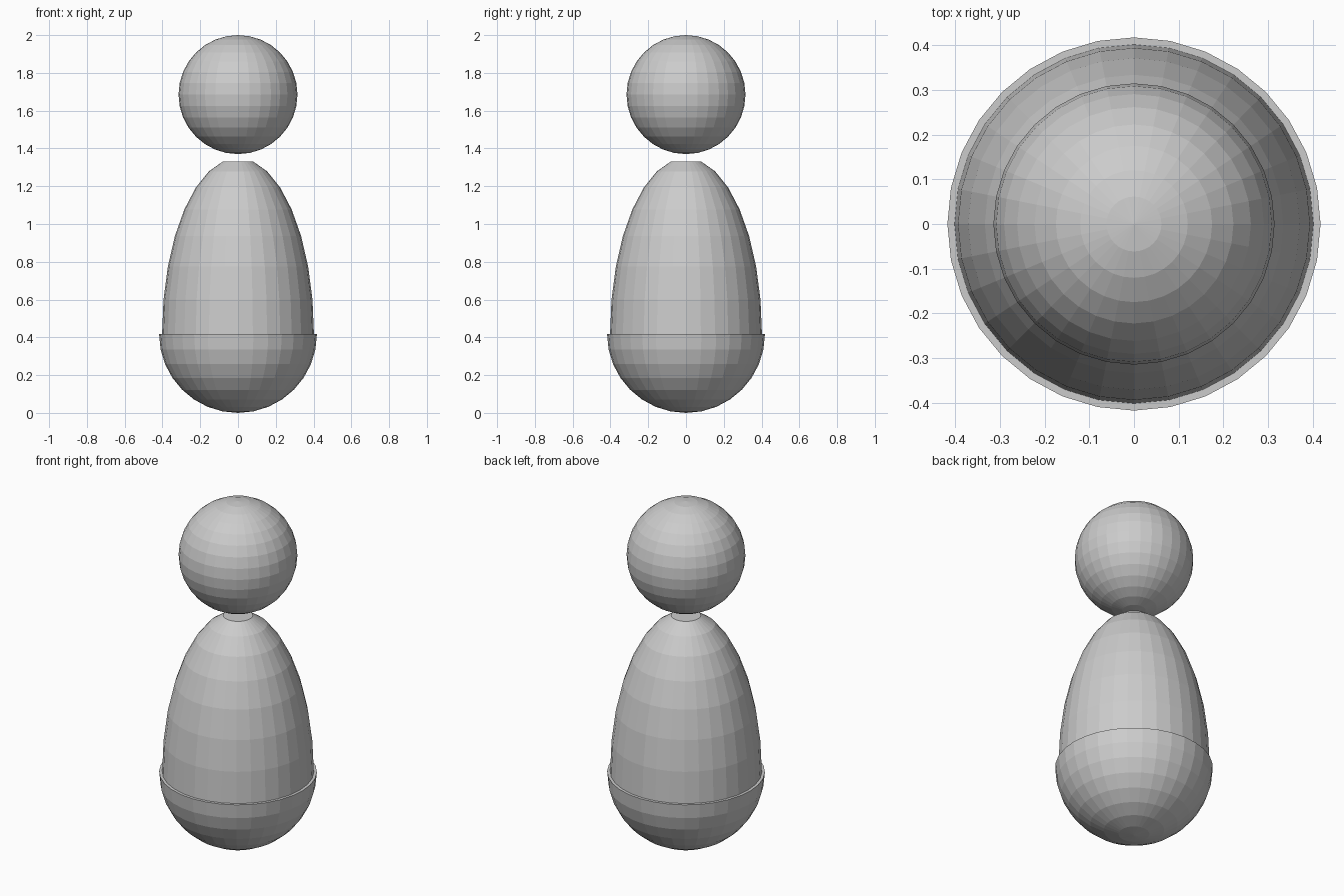
import bpy
import bmesh
from mathutils import Matrix

default = bpy.data.objects.get("Cube")
if default:
    bpy.data.objects.remove(default, do_unlink=True)

# One plain colour
COLOUR = (0.6, 0.6, 0.6, 1.0)
grey = bpy.data.materials.new("plain grey")
grey.use_nodes = True
grey.diffuse_color = COLOUR
grey.node_tree.nodes["Principled BSDF"].inputs["Base Color"].default_value = COLOUR


def ball(name, radius, height, z, keep=0, flat_tip=False):
    """Faceted ball; keep = 1 or -1 leaves only the upper or lower half, capped."""
    bm = bmesh.new()
    bmesh.ops.create_uvsphere(bm, u_segments=32, v_segments=16, radius=1)
    if flat_tip:
        heights = sorted({round(v.co.z, 4) for v in bm.verts})
        for v in bm.verts:
            v.co.z = min(v.co.z, heights[-2])
    if keep:
        bmesh.ops.delete(bm, geom=[v for v in bm.verts if v.co.z * keep < -0.01],
                         context='VERTS')
        rim = [e for e in bm.edges if e.is_boundary]
        bmesh.ops.contextual_create(bm, geom=rim)
    bm.transform(Matrix.Diagonal((radius, radius, height, 1)))
    bmesh.ops.recalc_face_normals(bm, faces=bm.faces)
    mesh = bpy.data.meshes.new(name)
    bm.to_mesh(mesh)
    bm.free()
    mesh.materials.append(grey)
    obj = bpy.data.objects.new(name, mesh)
    obj.location.z = z
    bpy.context.collection.objects.link(obj)
    return obj


WAIST = 0.418

# Round base with a narrow flat rim around the body
ball("base", 0.418, WAIST, 0.418, keep=-1)

# Tall half-egg body with a small flat top
ball("body", 0.402, 0.932, WAIST, keep=1, flat_tip=True)

# Floating round head
ball("head", 0.315, 0.315, 1.685)
